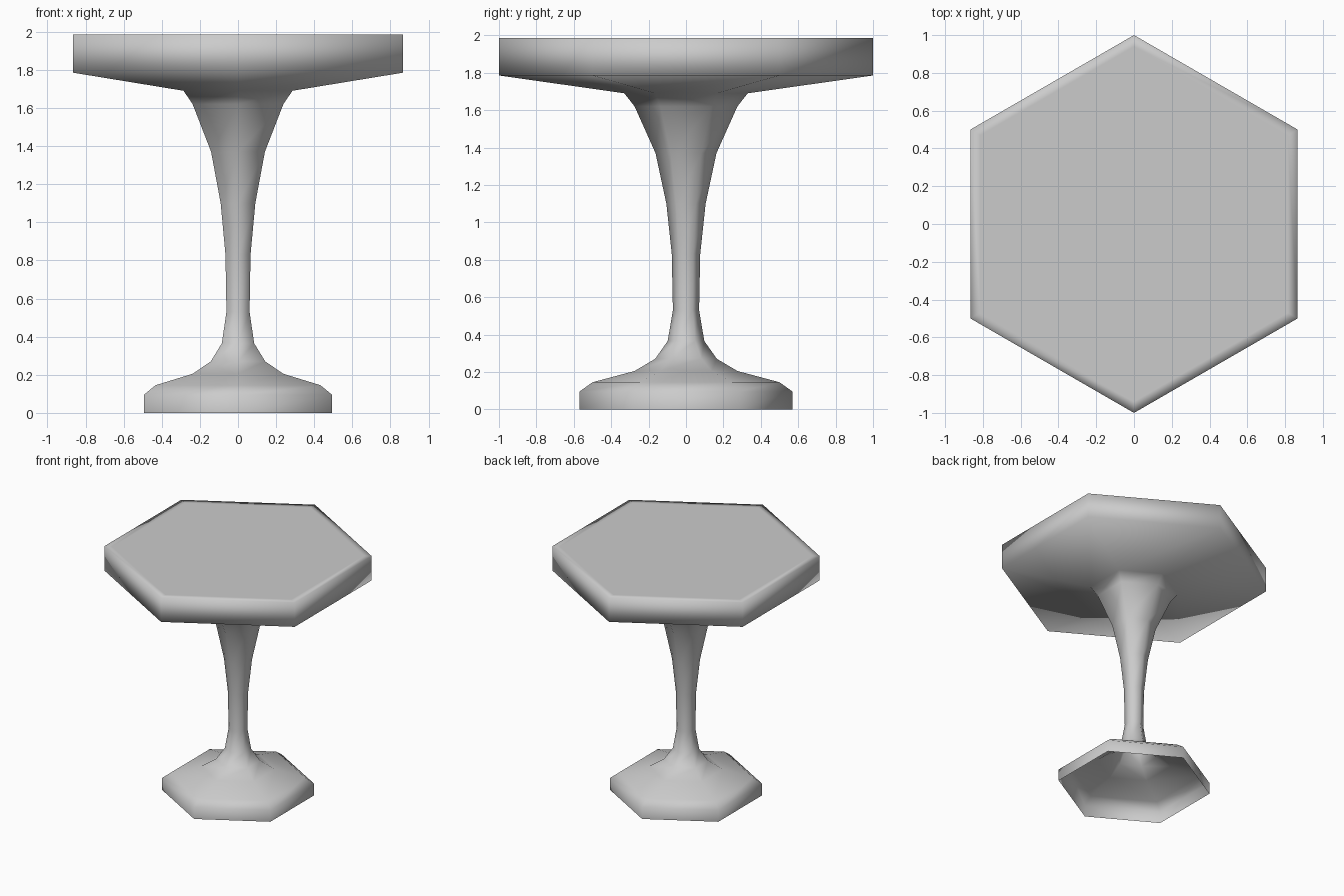
import bpy, bmesh
from math import sin, cos, pi

if "Cube" in bpy.data.objects:
    bpy.data.objects.remove(bpy.data.objects["Cube"])

SIDES = 6

# Corner radius and height, from the open foot rim up to the flat top
PROFILE = [
    (0.57, 0.0), (0.57, 0.095), (0.50, 0.145), (0.275, 0.205),
    (0.165, 0.27), (0.098, 0.365), (0.07, 0.53), (0.076, 0.83),
    (0.105, 1.10), (0.163, 1.37), (0.275, 1.62), (0.33, 1.69),
    (1.0, 1.785), (1.0, 1.985), (0.94, 1.985),
]


def lathe(name, profile):
    bm = bmesh.new()
    rings = [[bm.verts.new((r * cos(pi / 2 + 2 * pi * i / SIDES),
                            r * sin(pi / 2 + 2 * pi * i / SIDES), z))
              for i in range(SIDES)] for r, z in profile]
    for low, high in zip(rings, rings[1:]):
        for i in range(SIDES):
            j = (i + 1) % SIDES
            bm.faces.new((low[i], low[j], high[j], high[i]))
    bm.faces.new(rings[-1])  # table surface
    for f in bm.faces:
        f.smooth = True
    mesh = bpy.data.meshes.new(name)
    bm.to_mesh(mesh)
    bm.free()
    obj = bpy.data.objects.new(name, mesh)
    bpy.context.collection.objects.link(obj)
    return obj


# One continuous hexagonal shell: hollow foot, stem and top
lathe("pedestal_table", PROFILE)
